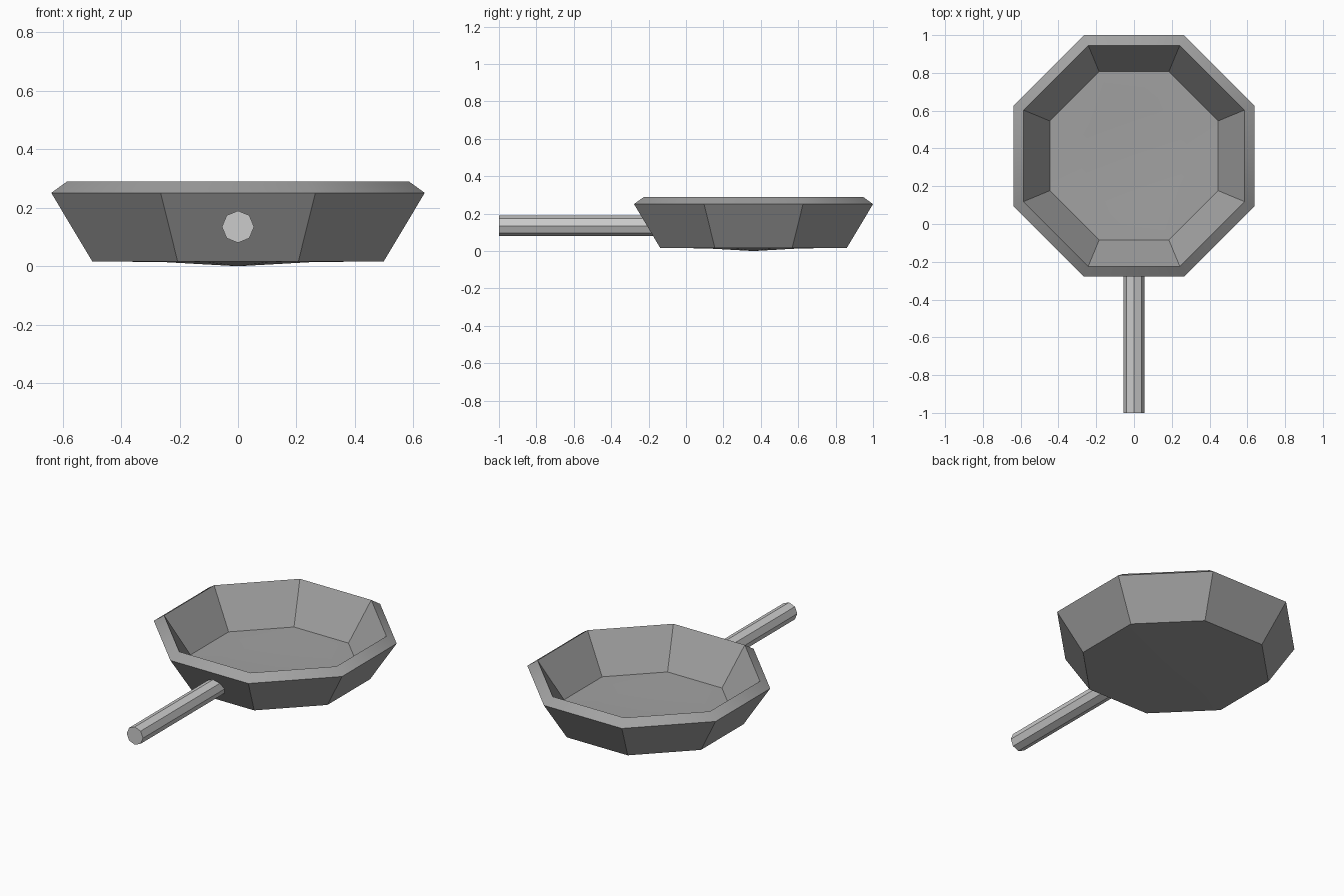
import bpy, bmesh
from math import sin, cos, pi, radians
from mathutils import Matrix

if "Cube" in bpy.data.objects:
    bpy.data.objects.remove(bpy.data.objects["Cube"])

SIDES = 8
CENTRE_Y = 0.361


def finish(bm, name):
    bmesh.ops.recalc_face_normals(bm, faces=bm.faces)
    mesh = bpy.data.meshes.new(name)
    bm.to_mesh(mesh)
    bm.free()
    obj = bpy.data.objects.new(name, mesh)
    bpy.context.collection.objects.link(obj)
    return obj


# Pan bowl: closed octagonal shell, profile of (apothem, z) from underside to inner floor
profile = [(0.25, 0.014), (0.499, 0.017), (0.639, 0.251),
           (0.585, 0.29), (0.446, 0.063), (0.25, 0.06)]
bm = bmesh.new()
rings = []
for apothem, z in profile:
    r = apothem / cos(pi / SIDES)
    rings.append([bm.verts.new((r * cos(a), CENTRE_Y + r * sin(a), z))
                  for a in (2 * pi * (i + 0.5) / SIDES for i in range(SIDES))])
under = bm.verts.new((0, CENTRE_Y, 0))
floor = bm.verts.new((0, CENTRE_Y, 0.046))
for i in range(SIDES):
    j = (i + 1) % SIDES
    for a, b in zip(rings, rings[1:]):
        bm.faces.new((a[i], a[j], b[j], b[i]))
    bm.faces.new((under, rings[0][j], rings[0][i]))
    bm.faces.new((floor, rings[-1][i], rings[-1][j]))
bowl = finish(bm, "pan_bowl")
iron = bpy.data.materials.new("dark_grey_metal")
iron.diffuse_color = (0.36, 0.36, 0.36, 1)
iron.use_nodes = True
iron.node_tree.nodes["Principled BSDF"].inputs["Base Color"].default_value = iron.diffuse_color
bowl.data.materials.append(iron)
bpy.context.view_layer.objects.active = bowl
bowl.select_set(True)
bpy.ops.object.shade_smooth_by_angle(angle=radians(30))

# Handle: octagonal rod running from the front into the bowl wall
y0, y1 = -1.0, -0.17
bm = bmesh.new()
bmesh.ops.create_cone(bm, cap_ends=True, segments=SIDES, radius1=0.055, radius2=0.055,
                      depth=y1 - y0,
                      matrix=Matrix.Translation((0, (y0 + y1) / 2, 0.135)) @ Matrix.Rotation(pi / 2, 4, 'X'))
finish(bm, "handle")
